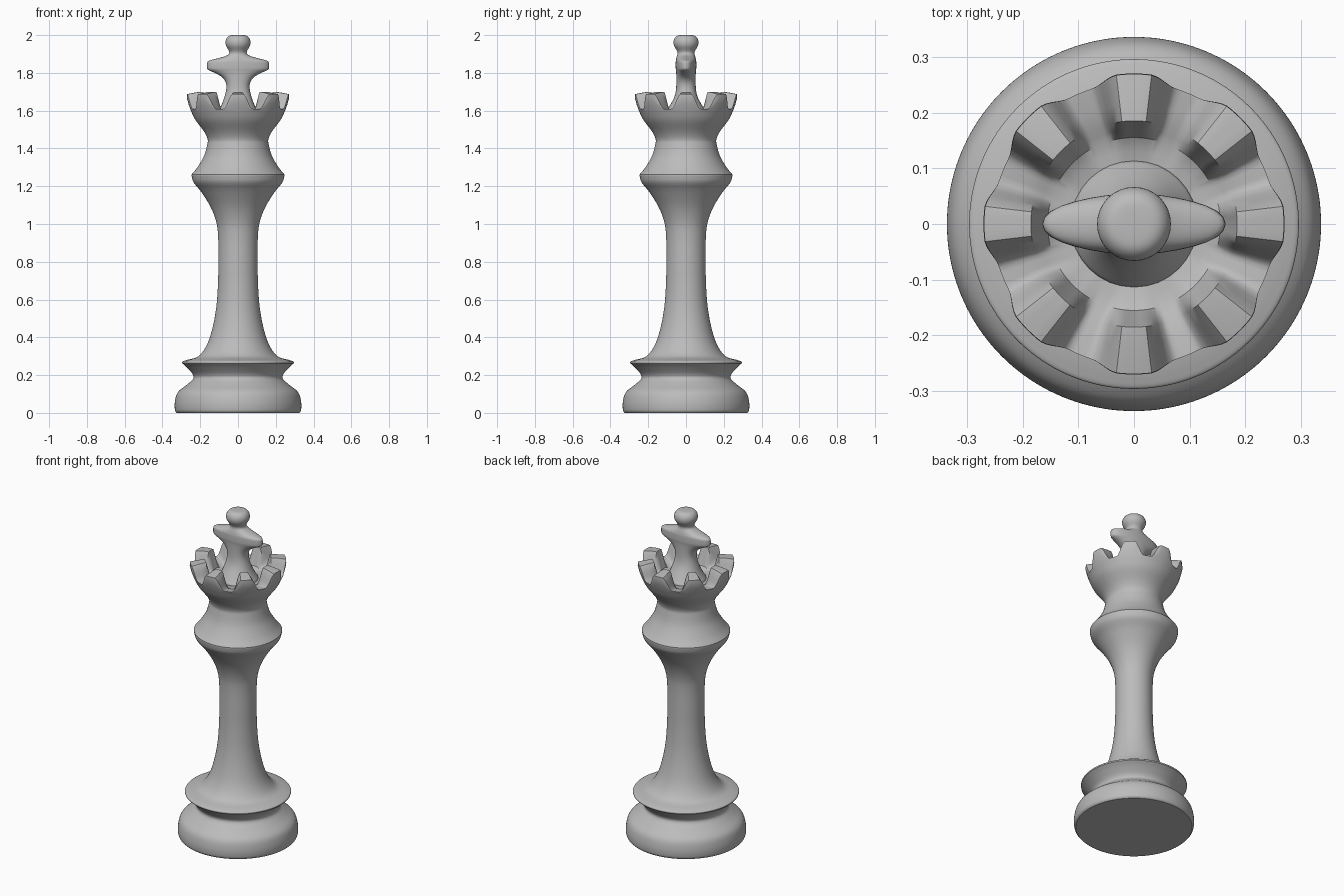
import bpy, bmesh, math
from mathutils import Vector

cube = bpy.data.objects.get("Cube")
if cube:
    bpy.data.objects.remove(cube, do_unlink=True)

GREY = (0.5, 0.5, 0.5, 1)
mat = bpy.data.materials.new("plain grey")
mat.use_nodes = True
mat.diffuse_color = GREY
mat.node_tree.nodes["Principled BSDF"].inputs["Base Color"].default_value = GREY


def smooth_curve(pts, steps=5):
    """Catmull-Rom curve through the points of one profile section."""
    p = [Vector(q) for q in pts]
    p = [2 * p[0] - p[1]] + p + [2 * p[-1] - p[-2]]
    out = []
    for a, b, c, d in zip(p, p[1:], p[2:], p[3:]):
        for i in range(steps):
            t = i / steps
            out.append(0.5 * (2 * b + (c - a) * t + (2 * a - 5 * b + 4 * c - d) * t * t
                              + (3 * b - a - 3 * c + d) * t ** 3))
    return out + [p[-2]]


def loft(name, rings, angle):
    """Skin a stack of equal-length closed rings, capped at both ends."""
    bm = bmesh.new()
    rows = [[bm.verts.new(co) for co in ring] for ring in rings]
    n = len(rows[0])
    for low, high in zip(rows, rows[1:]):
        for i in range(n):
            j = (i + 1) % n
            bm.faces.new((low[i], low[j], high[j], high[i]))
    bm.faces.new(rows[0][::-1])
    bm.faces.new(rows[-1])
    bmesh.ops.recalc_face_normals(bm, faces=bm.faces)
    mesh = bpy.data.meshes.new(name)
    bm.to_mesh(mesh)
    bm.free()
    mesh.materials.append(mat)
    obj = bpy.data.objects.new(name, mesh)
    bpy.context.collection.objects.link(obj)
    bpy.ops.object.select_all(action='DESELECT')
    obj.select_set(True)
    bpy.context.view_layer.objects.active = obj
    bpy.ops.object.shade_smooth_by_angle(angle=math.radians(angle))
    return obj


# Turned body: each section is smooth, sections meet in a crisp edge
sections = [
    [(.325, 0), (.334, .015), (.334, .06), (.318, .11), (.27, .15), (.238, .18),
     (.24, .205), (.27, .24), (.295, .262)],
    [(.295, .262), (.294, .272), (.275, .279)],
    [(.275, .279), (.21, .30), (.165, .36), (.135, .45), (.115, .56), (.106, .68),
     (.104, .8), (.105, .93), (.115, 1.01), (.145, 1.09), (.195, 1.17), (.235, 1.22),
     (.246, 1.255)],
    [(.246, 1.255), (.246, 1.262)],
    [(.246, 1.262), (.215, 1.3), (.18, 1.36), (.163, 1.42), (.161, 1.45), (.18, 1.49),
     (.225, 1.55), (.25, 1.6)],
]
body = []
for s in sections:
    body += smooth_curve(s)[0 if not body else 1:]

# Crown: (radius, height) in a notch, then on a tooth
crown = [
    ((.252, 1.604), (.262, 1.635)),
    ((.254, 1.608), (.27, 1.665)),
    ((.254, 1.61), (.269, 1.688)),
    ((.215, 1.605), (.215, 1.698)),
    ((.185, 1.597), (.185, 1.70)),
    ((.170, 1.590), (.170, 1.645)),
    ((.155, 1.585), (.155, 1.595)),
    ((.13, 1.58), (.13, 1.58)),
    ((.05, 1.58), (.05, 1.58)),
]
SEG = 160


def tooth_amount(a):
    """One on a tooth, zero in a notch, eight times around."""
    off = abs((math.degrees(a) + 22.5) % 45 - 22.5)
    t = min(1, max(0, (17.5 - off) / 11.5))
    return t * t * (3 - 2 * t)


angles = [2 * math.pi * i / SEG for i in range(SEG)]
rings = [[(p[0] * math.cos(a), p[0] * math.sin(a), p[1]) for a in angles] for p in body]
for notch, tooth in crown:
    ring = []
    for a in angles:
        r, z = Vector(notch).lerp(Vector(tooth), tooth_amount(a))
        ring.append((r * math.cos(a), r * math.sin(a), z))
    rings.append(ring)
loft("turned_body_and_crown", rings, 35)


def octagon(z, a, e, c, b):
    """Eight corners: arm reach a, tip half-width e, shoulder at c, half-depth b."""
    quarter = [(a, e), (c, b), (-c, b), (-a, e)]
    return [(x, y, z) for x, y in quarter] + [(x, -y, z) for x, y in quarter[::-1]]


def round_ring(z, r):
    return octagon(z, r, r * .42, r * .42, r)


# Finial: round stem, flared cross arms and a ball on top, softened
finial = [
    round_ring(1.57, .125), round_ring(1.585, .115), round_ring(1.62, .092),
    octagon(1.68, .07, .025, .035, .055), octagon(1.74, .056, .024, .03, .052),
    octagon(1.785, .085, .024, .04, .052), octagon(1.815, .166, .024, .045, .054),
    octagon(1.822, .17, .028, .045, .056), octagon(1.858, .17, .028, .045, .056),
    octagon(1.866, .162, .026, .045, .055), octagon(1.888, .06, .025, .03, .05),
    round_ring(1.905, .043), round_ring(1.925, .053), round_ring(1.945, .068),
    round_ring(1.975, .069), round_ring(1.997, .052), round_ring(2.001, .03),
]
cross = loft("cross_finial", finial, 180)
sub = cross.modifiers.new("soften", 'SUBSURF')
sub.levels = sub.render_levels = 2
